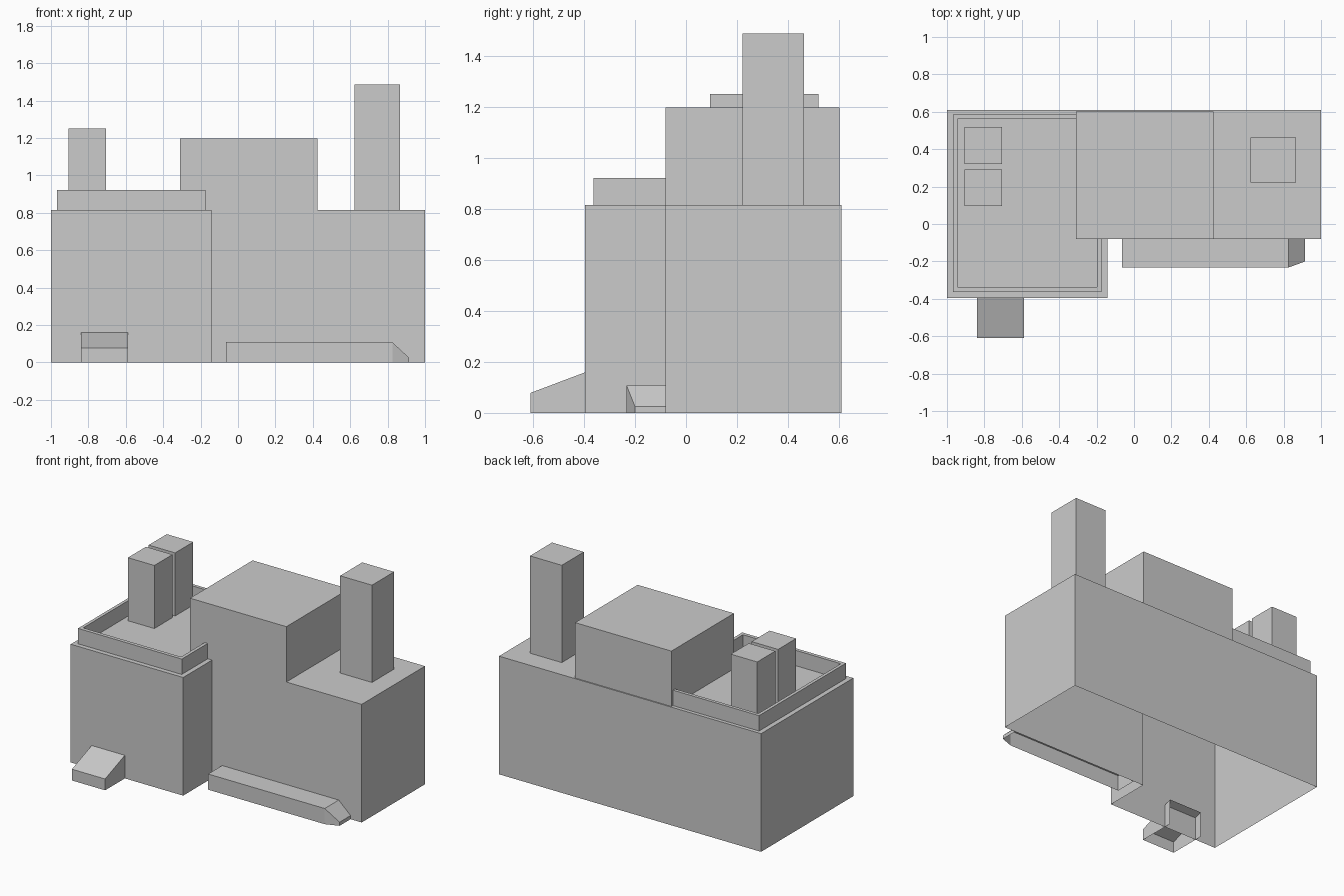
import bpy, bmesh

if "Cube" in bpy.data.objects:
    bpy.data.objects.remove(bpy.data.objects["Cube"])

ROOF = 0.815


def finish(name, bm):
    mesh = bpy.data.meshes.new(name)
    bm.to_mesh(mesh)
    bm.free()
    ob = bpy.data.objects.new(name, mesh)
    bpy.context.collection.objects.link(ob)
    return ob


def shell(name, outline, z0, z1):
    """Walls and a top over a counter-clockwise outline, open underneath."""
    bm = bmesh.new()
    low = [bm.verts.new((x, y, z0)) for x, y in outline]
    high = [bm.verts.new((x, y, z1)) for x, y in outline]
    n = len(outline)
    for i in range(n):
        j = (i + 1) % n
        bm.faces.new((low[i], low[j], high[j], high[i]))
    bm.faces.new(high)
    return finish(name, bm)


def block(name, x0, x1, y0, y1, z0, z1):
    return shell(name, [(x0, y0), (x1, y0), (x1, y1), (x0, y1)], z0, z1)


# L-shaped building, open at the bottom
shell("building_body", [(-1, -0.395), (-0.142, -0.395), (-0.142, -0.08),
                        (1, -0.08), (1, 0.61), (-1, 0.61)], 0, ROOF)

# Upper storey on the roof
block("upper_storey", -0.31, 0.425, -0.08, 0.602, ROOF, 1.197)

# Parapet around the left roof, ending at the upper storey
shell("roof_parapet", [(-0.31, 0.585), (-0.967, 0.585), (-0.967, -0.363), (-0.175, -0.363),
                       (-0.175, -0.08), (-0.198, -0.08), (-0.198, -0.338), (-0.945, -0.338),
                       (-0.945, 0.562), (-0.31, 0.562)], ROOF, 0.921)

# Chimneys
for i, y in enumerate((0.095, 0.322)):
    block(f"small_chimney_{i + 1}", -0.907, -0.705, y, y + 0.197, ROOF, 1.25)
block("tall_chimney", 0.624, 0.867, 0.222, 0.463, ROOF, 1.486)

# Entrance ramp: sloped profile along y, running slightly through the wall
bm = bmesh.new()
profile = [(-0.61, 0), (-0.61, 0.078), (-0.345, 0.178), (-0.345, 0)]
left, right = [[bm.verts.new((x, y, z)) for y, z in profile] for x in (-0.84, -0.587)]
for i in range(2):
    bm.faces.new((left[i], right[i], right[i + 1], left[i + 1]))
bm.faces.new(left[::-1])
bm.faces.new(right)
finish("entrance_ramp", bm)

# Front ledge: cross-sections along x, tapering at the right end
bm = bmesh.new()
rings = []
for x, y, z in ((-0.065, -0.233, 0.108), (0.825, -0.233, 0.108), (0.915, -0.2, 0.025)):
    rings.append([bm.verts.new((x, a, b)) for a, b in ((y, 0), (y, z), (-0.08, z), (-0.08, 0))])
for a, b in zip(rings, rings[1:]):
    for i in range(2):
        bm.faces.new((a[i], b[i], b[i + 1], a[i + 1]))
bm.faces.new(rings[0][::-1])
bm.faces.new(rings[-1])
finish("front_ledge", bm)
